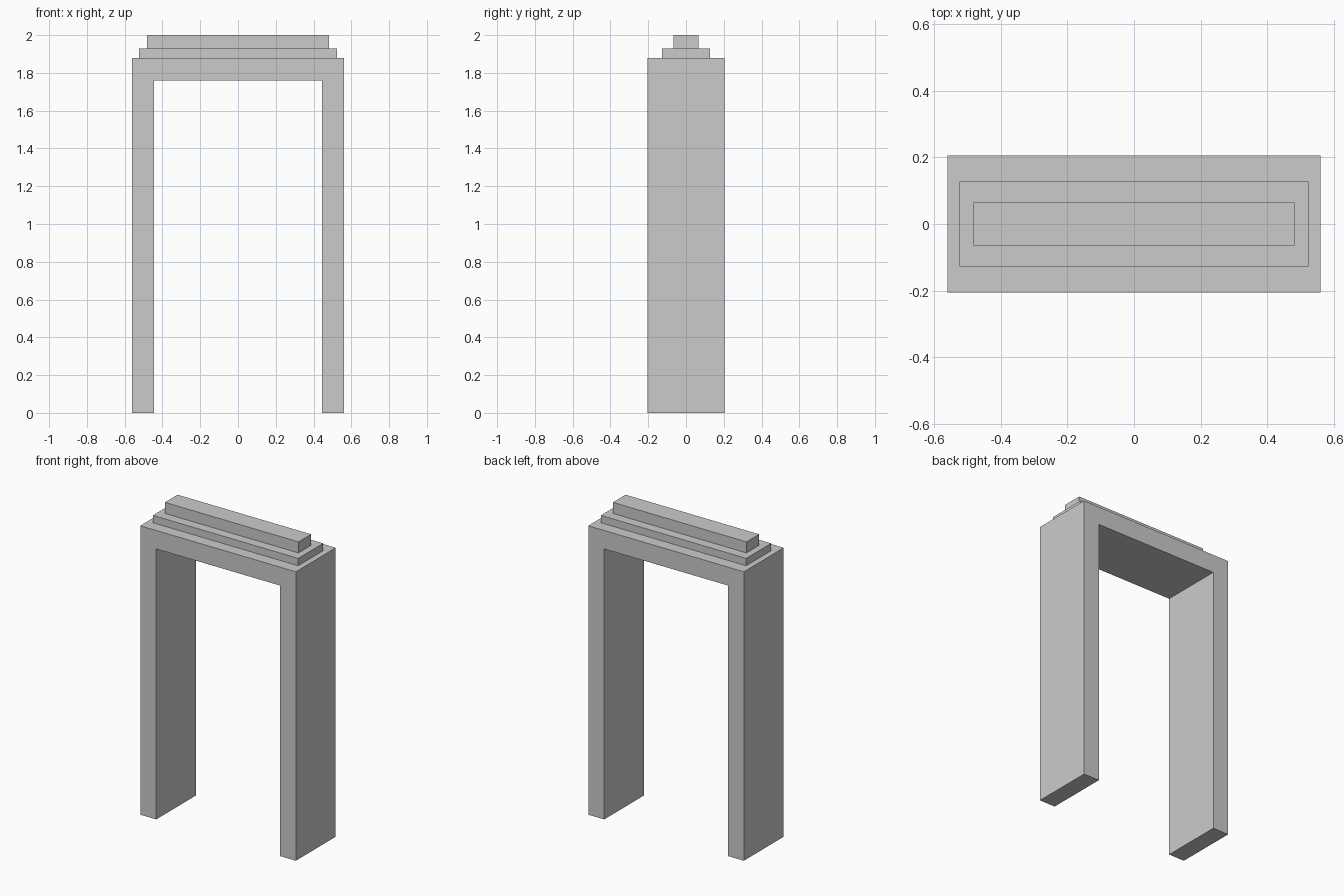
import bpy, bmesh

if "Cube" in bpy.data.objects:
    bpy.data.objects.remove(bpy.data.objects["Cube"])


def extrude_profile(name, points, depth):
    """Extrude an (x, z) outline along y, centred on y = 0."""
    bm = bmesh.new()
    face = bm.faces.new([bm.verts.new((x, -depth / 2, z)) for x, z in points])
    ext = bmesh.ops.extrude_face_region(bm, geom=[face])
    moved = [v for v in ext["geom"] if isinstance(v, bmesh.types.BMVert)]
    bmesh.ops.translate(bm, vec=(0, depth, 0), verts=moved)
    bmesh.ops.recalc_face_normals(bm, faces=bm.faces)
    mesh = bpy.data.meshes.new(name)
    bm.to_mesh(mesh)
    bm.free()
    obj = bpy.data.objects.new(name, mesh)
    bpy.context.collection.objects.link(obj)
    return obj


def slab(name, half_x, depth, z0, z1):
    return extrude_profile(name, [(-half_x, z0), (half_x, z0),
                                  (half_x, z1), (-half_x, z1)], depth)


# Door frame: half outline mirrored into two posts and a lintel
half = [(0.445, 1.76), (0.445, 0), (0.56, 0), (0.56, 1.88)]
outline = half + [(-x, z) for x, z in reversed(half)]
extrude_profile("door_frame", outline, 0.41)

# Stepped cornice on top
slab("lower_cornice", 0.523, 0.256, 1.88, 1.928)
slab("upper_cornice", 0.481, 0.13, 1.928, 2.0)
